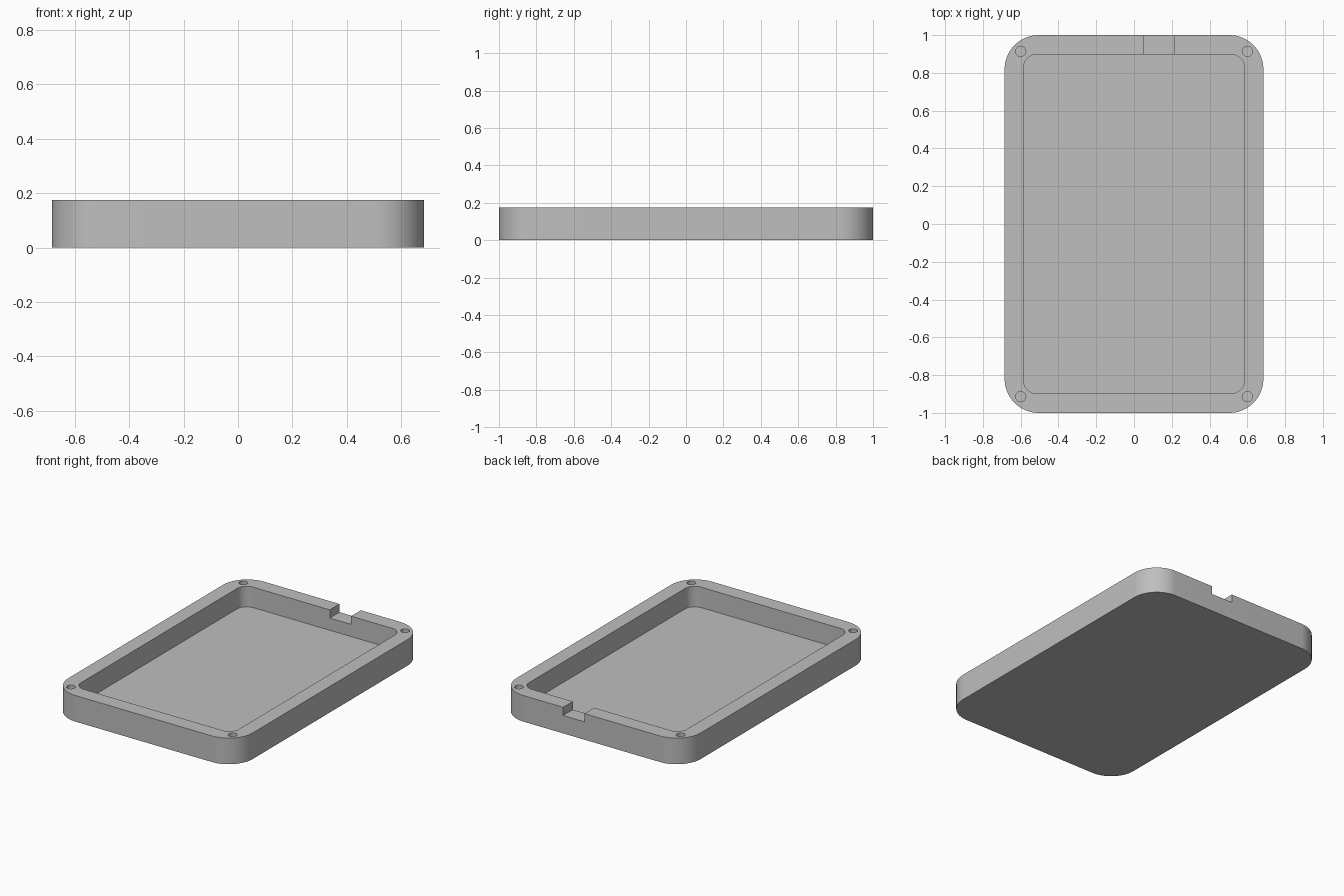
import bpy
import bmesh
from math import radians, cos, sin, pi

if "Cube" in bpy.data.objects:
    bpy.data.objects.remove(bpy.data.objects["Cube"], do_unlink=True)

HALF_X, HALF_Y, HEIGHT = 0.685, 1.0, 0.175
FLOOR = 0.038

gray = bpy.data.materials.new("plain gray")
gray.use_nodes = True
COLOR = (0.52, 0.52, 0.52, 1)
gray.diffuse_color = COLOR
gray.node_tree.nodes["Principled BSDF"].inputs["Base Color"].default_value = COLOR


def prism(name, outline, z0, z1):
    """Extrude a closed outline from z0 up to z1."""
    bm = bmesh.new()
    face = bm.faces.new([bm.verts.new((x, y, z0)) for x, y in outline])
    top = bmesh.ops.extrude_face_region(bm, geom=[face])["geom"]
    moved = [v for v in top if isinstance(v, bmesh.types.BMVert)]
    bmesh.ops.translate(bm, verts=moved, vec=(0, 0, z1 - z0))
    bmesh.ops.recalc_face_normals(bm, faces=bm.faces[:])
    mesh = bpy.data.meshes.new(name)
    bm.to_mesh(mesh)
    bm.free()
    mesh.materials.append(gray)
    obj = bpy.data.objects.new(name, mesh)
    bpy.context.collection.objects.link(obj)
    return obj


def rounded_rect(hx, hy, r, steps=16):
    points = []
    for quarter, (sx, sy) in enumerate([(1, 1), (-1, 1), (-1, -1), (1, -1)]):
        for i in range(steps + 1):
            a = (quarter + i / steps) * pi / 2
            points.append((sx * (hx - r) + r * cos(a), sy * (hy - r) + r * sin(a)))
    return points


def circle(cx, cy, r, n=32):
    return [(cx + r * cos(2 * pi * i / n), cy + r * sin(2 * pi * i / n)) for i in range(n)]


# Tray body
tray = prism("tray", rounded_rect(HALF_X, HALF_Y, 0.18), 0, HEIGHT)

# Cutters: pocket, cable notch in the back wall, four blind screw holes
above = HEIGHT + 0.1
cutters = [
    prism("pocket_cutter", rounded_rect(0.585, 0.897, 0.07), FLOOR, above),
    prism("notch_cutter", [(0.053, 0.8), (0.212, 0.8), (0.212, 1.1), (0.053, 1.1)],
          HEIGHT - 0.055, above),
]
for sx in (-1, 1):
    for sy in (-1, 1):
        cutters.append(prism("screw_hole_cutter", circle(sx * 0.6, sy * 0.914, 0.027),
                             FLOOR, above))

bpy.context.view_layer.objects.active = tray
for cutter in cutters:
    mod = tray.modifiers.new("cut", "BOOLEAN")
    mod.operation = "DIFFERENCE"
    mod.solver = "EXACT"
    mod.object = cutter
    bpy.ops.object.modifier_apply(modifier=mod.name)
    bpy.data.objects.remove(cutter, do_unlink=True)

# Smooth the rounded corners, keep the edges sharp
bpy.ops.object.select_all(action="DESELECT")
tray.select_set(True)
bpy.ops.object.shade_smooth_by_angle(angle=radians(30))
